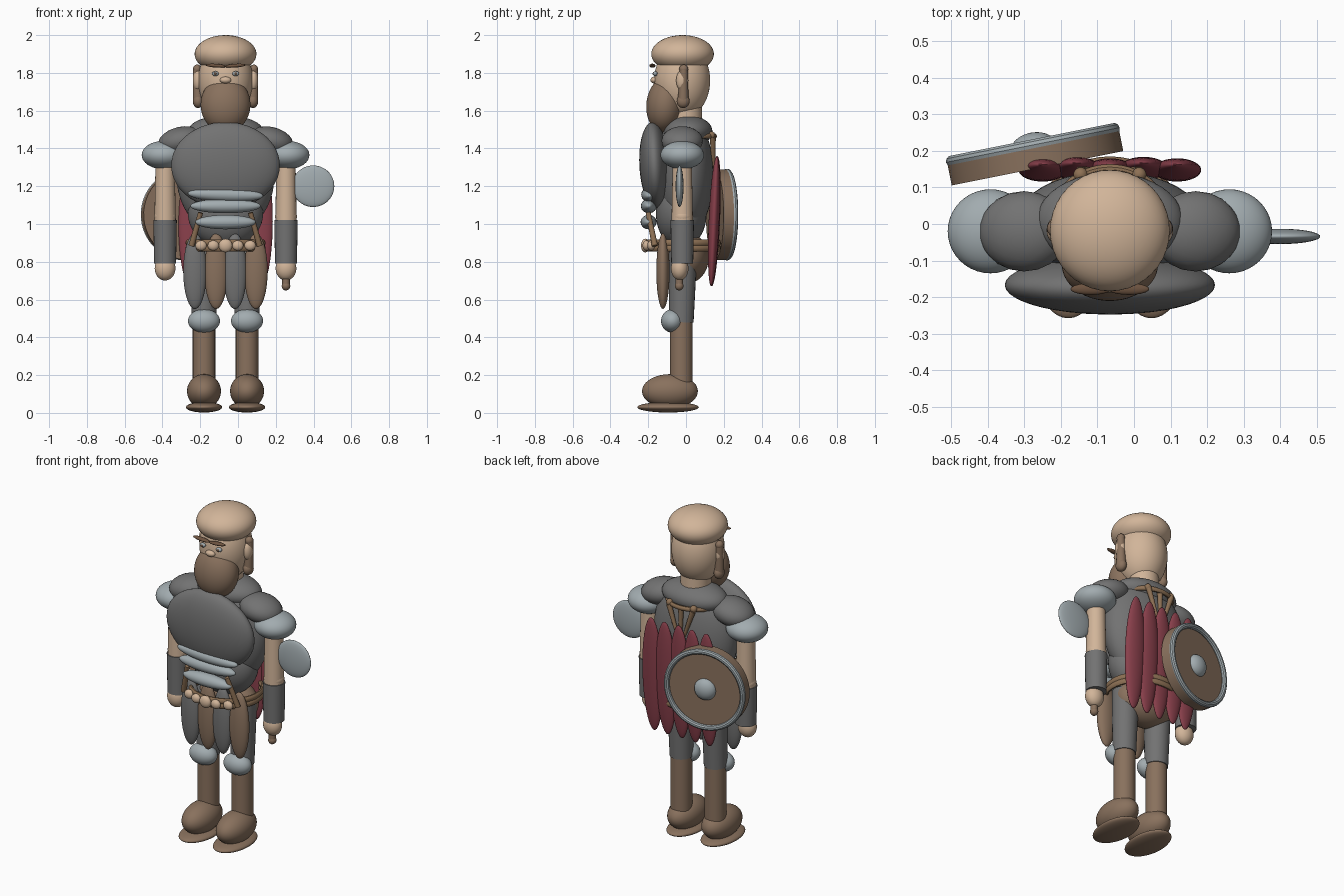
import bpy, bmesh, math
from mathutils import Vector, Matrix

cube = bpy.data.objects.get("Cube")
if cube:
    bpy.data.objects.remove(cube, do_unlink=True)

CX = -0.066  # body centre line
SIDES = (("right", -1), ("left", 1))


def material(name, rgb):
    m = bpy.data.materials.new(name)
    m.use_nodes = True
    m.diffuse_color = (*rgb, 1)
    m.node_tree.nodes["Principled BSDF"].inputs["Base Color"].default_value = (*rgb, 1)
    return m


SKIN = material("skin", (0.64, 0.46, 0.32))
BROWN = material("leather brown", (0.25, 0.165, 0.11))
BELT = material("belt tan", (0.27, 0.165, 0.09))
DARK = material("dark brown", (0.15, 0.085, 0.05))
GREY = material("iron grey", (0.17, 0.17, 0.17))
STEEL = material("pale steel", (0.36, 0.41, 0.43))
RED = material("cloak red", (0.25, 0.05, 0.07))


def finish(name, bm, mat, matrix):
    mesh = bpy.data.meshes.new(name)
    bm.transform(matrix)
    bm.to_mesh(mesh)
    bm.free()
    mesh.materials.append(mat)
    ob = bpy.data.objects.new(name, mesh)
    bpy.context.collection.objects.link(ob)
    bpy.ops.object.select_all(action='DESELECT')
    ob.select_set(True)
    bpy.context.view_layer.objects.active = ob
    bpy.ops.object.shade_smooth_by_angle(angle=math.radians(35))
    return ob


def blob(name, mat, loc, size, tilt=0, axis='X', detail=4):
    """Ellipsoid; x is measured from the body centre line."""
    bm = bmesh.new()
    bmesh.ops.create_icosphere(bm, subdivisions=detail, radius=1)
    place = Matrix.Translation((loc[0] + CX, loc[1], loc[2]))
    turn = Matrix.Rotation(math.radians(tilt), 4, axis)
    return finish(name, bm, mat, place @ turn @ Matrix.Diagonal((*size, 1)))


def rod(name, mat, a, b, r1, r2=None, sides=24):
    """Tapered cylinder from a to b; x is measured from the centre line."""
    a, b = Vector(a), Vector(b)
    bm = bmesh.new()
    bmesh.ops.create_cone(bm, cap_ends=True, segments=sides, radius1=r1,
                          radius2=r1 if r2 is None else r2, depth=(b - a).length)
    place = Matrix.Translation((a + b) / 2 + Vector((CX, 0, 0)))
    turn = Vector((0, 0, 1)).rotation_difference(b - a).to_matrix().to_4x4()
    return finish(name, bm, mat, place @ turn)


def ring(name, mat, matrix, rx, ry, thick, height, start=0, end=360, steps=48):
    """Elliptical band swept around z, with an oval section."""
    bm = bmesh.new()
    full = end - start == 360
    loops = []
    for i in range(steps if full else steps + 1):
        t = math.radians(start + (end - start) * i / steps)
        loops.append([bm.verts.new(((rx + thick * math.cos(s)) * math.cos(t),
                                    (ry + thick * math.cos(s)) * math.sin(t),
                                    height * math.sin(s)))
                      for s in (k * math.tau / 10 for k in range(10))])
    for i in range(steps):
        p, q = loops[i], loops[(i + 1) % len(loops)]
        for k in range(10):
            bm.faces.new((p[k], q[k], q[(k + 1) % 10], p[(k + 1) % 10]))
    if not full:
        bm.faces.new(loops[0])
        bm.faces.new(loops[-1][::-1])
    bmesh.ops.recalc_face_normals(bm, faces=bm.faces)
    return finish(name, bm, mat, matrix)


# Head and face
blob("head", SKIN, (0, -0.02, 1.76), (0.145, 0.148, 0.2))
blob("skull_cap", SKIN, (0, -0.018, 1.9), (0.164, 0.166, 0.1))
rod("neck", SKIN, (0, 0, 1.45), (0, 0, 1.64), 0.085)
blob("beard", BROWN, (0, -0.11, 1.632), (0.132, 0.1, 0.148), -6)
blob("nose", SKIN, (0, -0.168, 1.762), (0.03, 0.02, 0.018))
for side, s in SIDES:
    blob(side + "_ear", SKIN, (s * 0.148, -0.02, 1.76), (0.025, 0.032, 0.055))
    rod(side + "_side_lock", BROWN, (s * 0.145, -0.015, 1.65),
        (s * 0.15, -0.012, 1.82), 0.028, 0.022, 16)
    blob(side + "_lock_end", BROWN, (s * 0.145, -0.015, 1.65), (0.028, 0.034, 0.036))
    blob(side + "_lock_top", BROWN, (s * 0.15, -0.012, 1.82), (0.022, 0.024, 0.024))
    blob(side + "_eye", STEEL, (s * 0.054, -0.163, 1.796), (0.018, 0.012, 0.013), detail=3)
    blob(side + "_pupil", DARK, (s * 0.054, -0.173, 1.796), (0.008, 0.004, 0.008), detail=2)
    blob(side + "_brow", DARK, (s * 0.052, -0.178, 1.838), (0.056, 0.016, 0.01),
         s * -4, 'Y', 3)

# Torso armour
blob("torso", GREY, (0, 0, 1.26), (0.26, 0.145, 0.325))
blob("abdomen", GREY, (0, -0.025, 1.06), (0.2, 0.135, 0.19))
blob("collar", GREY, (0, 0.01, 1.49), (0.2, 0.13, 0.085))
blob("chest_plate", GREY, (0, -0.167, 1.31), (0.288, 0.08, 0.23), 3)
for i, (z, rx, y) in enumerate(((1.155, 0.2, -0.195), (1.095, 0.187, -0.197), (1.01, 0.16, -0.198))):
    blob(f"belly_band_{i + 1}", STEEL, (0, y, z), (rx, 0.042, 0.038), 2 if i == 0 else 0, 'Y')

# Belt, buckle and straps
for i, z in enumerate((0.9, 0.872)):
    ring(f"belt_{i + 1}", BELT, Matrix.Translation((CX, -0.015, z)), 0.2, 0.188, 0.012, 0.018)
blob("buckle", SKIN, (0, -0.216, 0.886), (0.036, 0.022, 0.036))
for side, s in SIDES:
    for i, x in enumerate((0.065, 0.13)):
        blob(f"{side}_belt_stud_{i + 1}", SKIN, (s * x, -0.21 + i * 0.025, 0.886),
             (0.03, 0.02, 0.027), detail=3)
    rod(side + "_hip_strap", BELT, (s * 0.18, -0.165, 0.885), (s * 0.132, -0.2, 1.06),
        0.016, 0.013, 12)

# Tassets hanging from the belt
for i, (x, mat) in enumerate(((-0.162, GREY), (-0.05, BROWN), (0.05, GREY), (0.161, BROWN))):
    blob(f"tasset_{i + 1}", mat, (x, -0.122, 0.75), (0.062, 0.035, 0.2))
blob("pelvis", BROWN, (0, 0.005, 0.82), (0.185, 0.115, 0.135))

# Legs
for side, s in SIDES:
    x = s * 0.114
    rod(side + "_thigh", GREY, (x, -0.025, 0.48), (x, -0.015, 0.86), 0.065, 0.075)
    blob(side + "_knee_guard", STEEL, (x, -0.072, 0.487), (0.085, 0.06, 0.062))
    rod(side + "_shin", BROWN, (x, -0.025, 0.14), (x, -0.025, 0.5), 0.06)
    blob(side + "_boot", BROWN, (x, -0.085, 0.115), (0.09, 0.148, 0.09))
    blob(side + "_sole", BROWN, (x, -0.095, 0.03), (0.096, 0.163, 0.028))

# Arms
for side, s in SIDES:
    x = s * 0.32
    blob(side + "_shoulder_pad", GREY, (s * 0.235, -0.02, 1.44), (0.125, 0.11, 0.075),
         s * 12, 'Y', 3)
    blob(side + "_pauldron", STEEL, (s * 0.327, -0.02, 1.365), (0.117, 0.115, 0.075))
    rod(side + "_upper_arm", SKIN, (x, -0.02, 1.0), (x, -0.02, 1.36), 0.057, 0.05)
    blob(side + "_elbow", SKIN, (x, -0.02, 1.04), (0.058, 0.054, 0.05))
    rod(side + "_bracer", GREY, (x, -0.02, 0.79), (x, -0.02, 1.02), 0.058, 0.062)
    blob(side + "_hand", SKIN, (x, -0.033, 0.765), (0.055, 0.046, 0.064))

# Axe held in the left hand
rod("axe_handle", BROWN, (0.32, -0.036, 0.67), (0.32, -0.036, 1.28), 0.02)
blob("axe_pommel", BROWN, (0.32, -0.036, 0.672), (0.023, 0.023, 0.024), detail=3)
blob("axe_blade", STEEL, (0.464, -0.034, 1.2), (0.112, 0.021, 0.11))

# Cloak of five overlapping strips
for i in range(-2, 3):
    blob(f"cloak_strip_{i + 3}", RED, (i * 0.092, 0.148 + 0.004 * (i % 2), 1.015),
         (0.066, 0.028, 0.345), -2.5)

# Upper back yoke with three hanging straps
ring("back_yoke", BELT, Matrix.Translation((CX, 0.03, 1.465)), 0.145, 0.122, 0.012, 0.014, 25, 155, 20)
for i in (-1, 0, 1):
    rod(f"yoke_strap_{i + 2}", BELT, (i * 0.025, 0.145, 1.3), (i * 0.08, 0.142, 1.46), 0.009, 0.016, 12)
for side, s in SIDES:
    blob(side + "_yoke_knob", BELT, (s * 0.08, 0.135, 1.47), (0.02, 0.02, 0.02), detail=3)

# Round shield slung on the back, z of its frame pointing backwards
lean = math.radians(11.3)
n = Vector((-math.sin(lean), math.cos(lean), 0))
centre = Vector((-0.27, 0.182, 1.05))
frame = Matrix.Translation(centre + n * 0.035) @ Vector((0, 0, 1)).rotation_difference(n).to_matrix().to_4x4()
local = centre - Vector((CX, 0, 0))
rod("shield_board", BROWN, local - n * 0.03, local + n * 0.03, 0.24, sides=48)
ring("shield_rim", STEEL, frame, 0.227, 0.227, 0.016, 0.016)
blob("shield_boss", STEEL, local + n * 0.025, (0.064, 0.044, 0.064), 11.3, 'Z')
